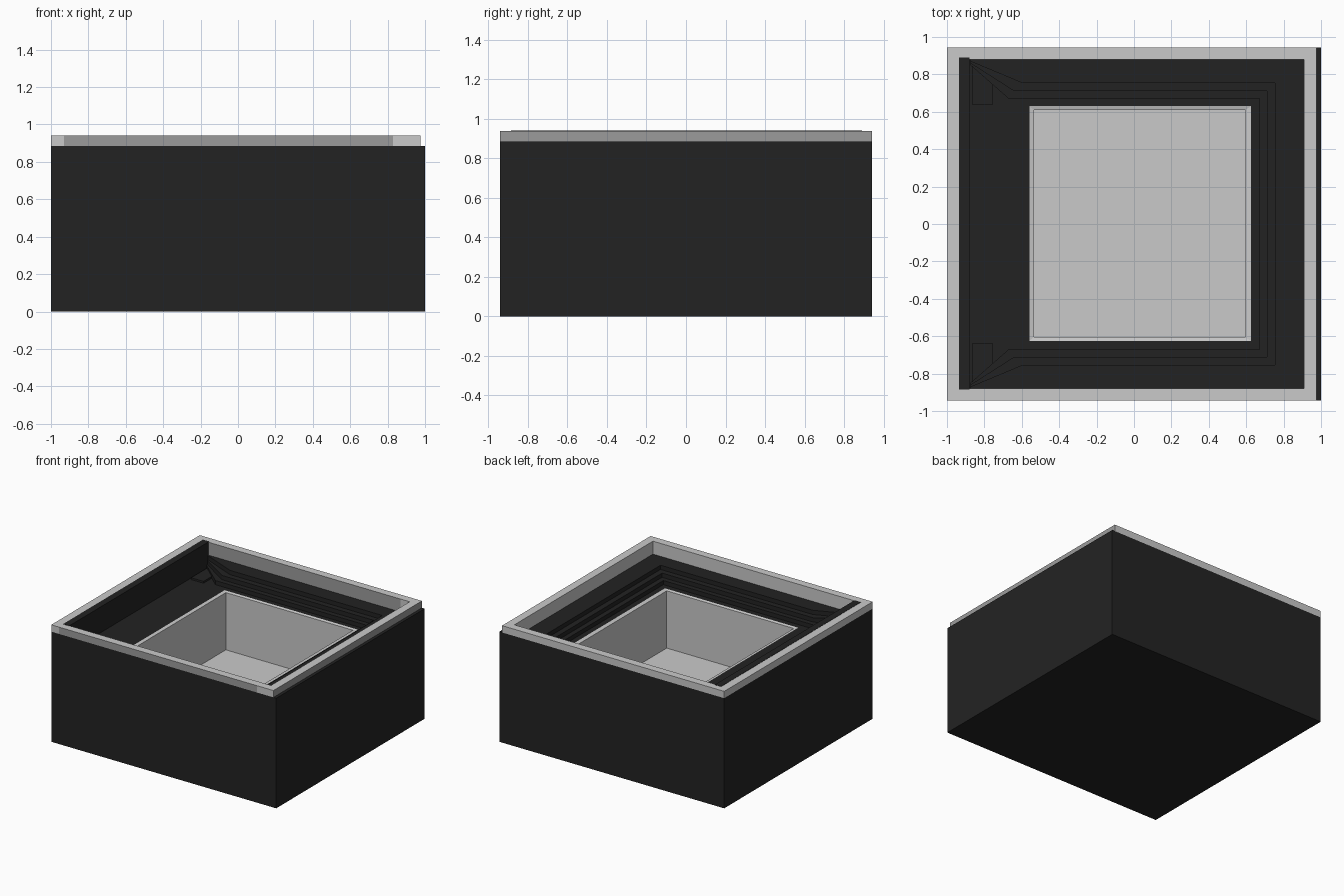
import bpy, bmesh
from mathutils import Vector

if "Cube" in bpy.data.objects:
    bpy.data.objects.remove(bpy.data.objects["Cube"])


def material(name, v):
    m = bpy.data.materials.new(name)
    m.diffuse_color = (v, v, v, 1)
    m.use_nodes = True
    m.node_tree.nodes["Principled BSDF"].inputs["Base Color"].default_value = m.diffuse_color
    return m


DARK = material("charcoal", 0.0165)
LIGHT = material("light grey", 0.59)
GREY = material("mid grey", 0.33)


def finish(name, bm, *mats):
    mesh = bpy.data.meshes.new(name)
    bm.to_mesh(mesh)
    bm.free()
    for m in mats:
        mesh.materials.append(m)
    ob = bpy.data.objects.new(name, mesh)
    bpy.context.collection.objects.link(ob)
    return ob


def loft(rings, cap_start=False, cap_end=False, closed=False):
    """Skin a run of rectangles given as (x0, x1, y0, y1, z)."""
    bm = bmesh.new()
    loops = [[bm.verts.new(c) for c in
              ((x0, y0, z), (x1, y0, z), (x1, y1, z), (x0, y1, z))]
             for x0, x1, y0, y1, z in rings]
    pairs = list(zip(loops, loops[1:]))
    if closed:
        pairs.append((loops[-1], loops[0]))
    for a, b in pairs:
        for i in range(4):
            j = (i + 1) % 4
            bm.faces.new((a[i], a[j], b[j], b[i]))
    if cap_start:
        bm.faces.new(loops[0][::-1])
    if cap_end:
        bm.faces.new(loops[-1])
    return bm


def box(name, x0, x1, y0, y1, z0, z1, mat):
    return finish(name, loft([(x0, x1, y0, y1, z0), (x0, x1, y0, y1, z1)],
                             True, True), mat)


# Cabinet: outer walls, top edge, inner drop and deck in to the well
finish("cabinet", loft([
    (-1, 1, -0.943, 0.943, 0),
    (-1, 1, -0.943, 0.943, 0.885),
    (-0.935, 0.912, -0.882, 0.882, 0.885),
    (-0.935, 0.912, -0.882, 0.882, 0.735),
    (-0.56, 0.625, -0.625, 0.63, 0.735)], cap_start=True), DARK)

# Well: thin lip, straight walls and floor
finish("well", loft([
    (-0.56, 0.625, -0.625, 0.63, 0.735),
    (-0.535, 0.595, -0.605, 0.61, 0.73),
    (-0.535, 0.595, -0.605, 0.61, 0.27)], cap_end=True), LIGHT)

# Rim: frame with grey outer front, right and inner back faces
bm = loft([
    (-1, 0.975, -0.943, 0.943, 0.885),
    (-1, 0.975, -0.943, 0.943, 0.94),
    (-0.93, 0.91, -0.88, 0.88, 0.94),
    (-0.93, 0.91, -0.88, 0.88, 0.835)], closed=True)
for x in (-0.93, 0.83):
    bmesh.ops.bisect_plane(bm, geom=bm.verts[:] + bm.edges[:] + bm.faces[:],
                           plane_co=Vector((x, 0, 0)), plane_no=Vector((1, 0, 0)))
bm.normal_update()
for f in bm.faces:
    x = f.calc_center_median().x
    if f.normal.x > 0.9 or (f.normal.y < -0.9 and -0.93 < x < 0.83):
        f.material_index = 1
finish("rim", bm, LIGHT, GREY)

# Back slab along the left side
box("side_slab", -0.935, -0.88, -0.885, 0.89, 0.7, 0.942, DARK)

# Stepped ledges on three sides, flaring to the left corners
for n, (inner, bend, top) in enumerate(((0.67, -0.67, 0.768),
                                        (0.71, -0.64, 0.802),
                                        (0.755, -0.60, 0.836))):
    half = [(0.911, 0.881), (-0.875, 0.881), (-0.875, 0.87 - 0.01 * (2 - n)),
            (bend, inner), (inner, inner)]
    bm = bmesh.new()
    for s in (1, -1):
        rows = [[bm.verts.new((x, s * y, z)) for x, y in half]
                for z in (0.735, top)]
        # walls of the step along y and its flared end
        for i in (1, 2, 3):
            bm.faces.new((rows[0][i], rows[0][i + 1], rows[1][i + 1], rows[1][i]))
        bm.faces.new(rows[1])
        if s == 1:
            first = rows
    # tread and riser joining both halves on the right side
    bm.faces.new((first[1][0], first[1][4], rows[1][4], rows[1][0]))
    bm.faces.new((first[0][4], first[1][4], rows[1][4], rows[0][4]))
    bmesh.ops.recalc_face_normals(bm, faces=bm.faces[:])
    if max(bm.faces, key=lambda f: f.calc_center_median().z).normal.z < 0:
        bmesh.ops.reverse_faces(bm, faces=bm.faces[:])
    finish(f"ledge_step_{n + 1}", bm, DARK)

# Small corner blocks on the left deck
for s, name in ((1, "corner_block_back"), (-1, "corner_block_front")):
    y0, y1 = sorted((s * 0.64, s * 0.87))
    box(name, -0.865, -0.755, y0, y1, 0.73, 0.75, DARK)
